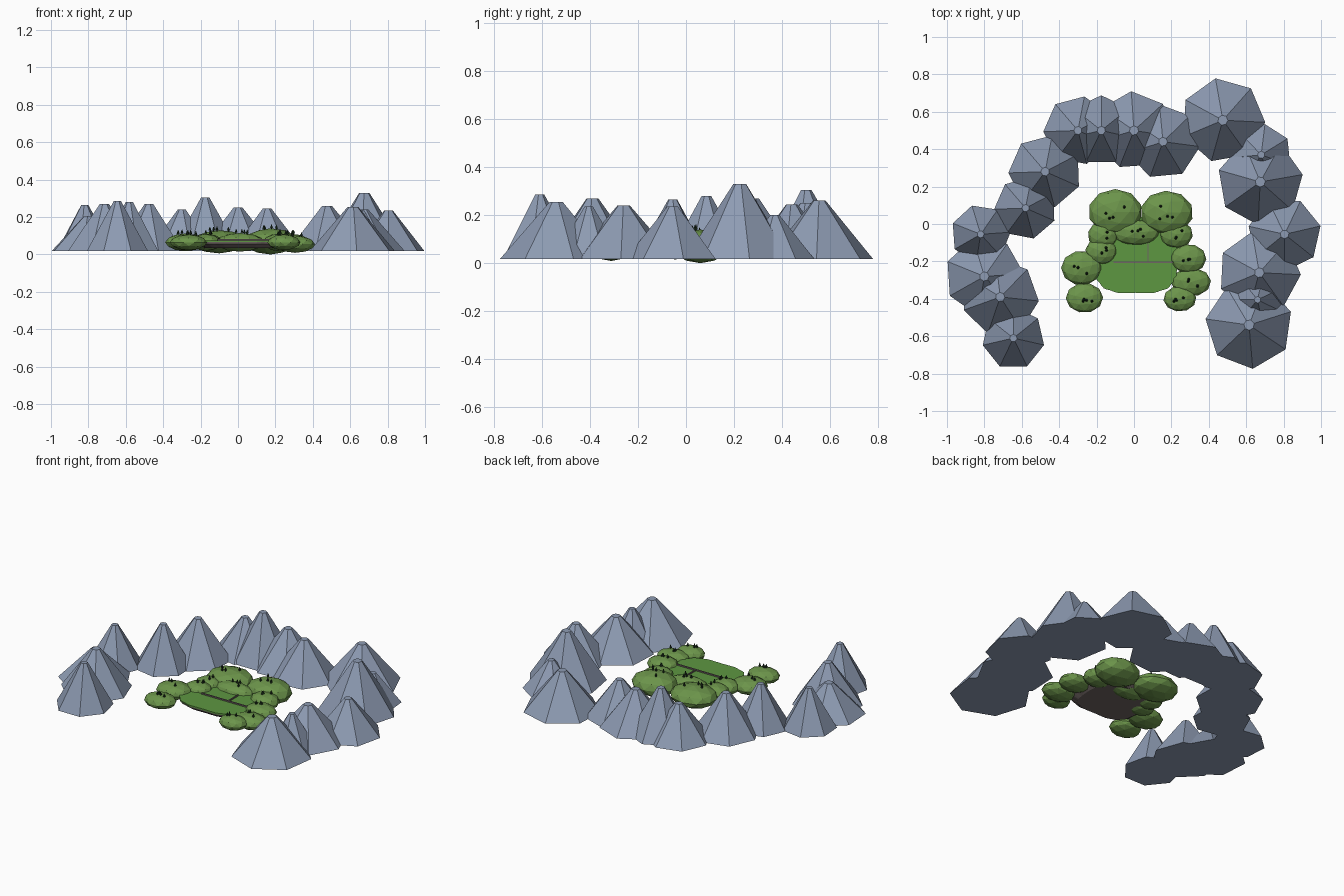
import bpy, bmesh, random
from math import sin, cos, pi, radians, copysign
from mathutils import Matrix

if "Cube" in bpy.data.objects:
    bpy.data.objects.remove(bpy.data.objects["Cube"])

random.seed(4)

def mat(name, c):
    m = bpy.data.materials.new(name)
    m.diffuse_color = (*c, 1)
    m.use_nodes = True
    m.node_tree.nodes["Principled BSDF"].inputs["Base Color"].default_value = m.diffuse_color
    return m

STONE = mat("blue_stone", (0.27, 0.33, 0.45))
GRASS = mat("grass", (0.11, 0.31, 0.053))
LEAF = mat("foliage", (0.15, 0.30, 0.07))
PINE = mat("dark_pine", (0.012, 0.03, 0.012))
ROCK = mat("brown_rock", (0.16, 0.13, 0.125))

def finish(name, bm, m):
    bmesh.ops.recalc_face_normals(bm, faces=bm.faces)
    me = bpy.data.meshes.new(name)
    bm.to_mesh(me)
    bm.free()
    me.materials.append(m)
    ob = bpy.data.objects.new(name, me)
    bpy.context.collection.objects.link(ob)
    return ob

def cone(bm, x, y, z0, z1, r0, r1, sides, turn=0):
    """Upright cone or frustum between two heights."""
    def ring(r, z):
        return [bm.verts.new((x + r * cos(turn + 2 * pi * i / sides),
                              y + r * sin(turn + 2 * pi * i / sides), z)) for i in range(sides)]
    a, b = ring(r0, z0), ring(r1, z1)
    bm.faces.new(a[::-1])
    bm.faces.new(b)
    for i in range(sides):
        j = (i + 1) % sides
        bm.faces.new((a[i], a[j], b[j], b[i]))

# Mountain ring: x, y, radius, peak height, turn in degrees
mountains = [
    (-.645, -.61, .168, .285, 193), (-.715, -.39, .207, .27, -6),
    (-.80, -.28, .212, .205, 158), (-.82, -.055, .16, .265, 4),
    (-.58, .085, .168, .28, 182), (-.475, .28, .197, .27, 182),
    (-.30, .50, .185, .24, 182), (-.175, .50, .188, .305, 90),
    (0, .50, .21, .25, 94), (.155, .44, .20, .245, 44),
    (.475, .555, .227, .26, 100), (.68, .37, .165, .20, 83),
    (.675, .225, .23, .33, 267), (.805, -.055, .197, .235, 13),
    (.67, -.26, .222, .24, 100), (.66, -.405, .15, .235, -26),
    (.615, -.54, .235, .255, 172)]
for i, (x, y, r, h, t) in enumerate(mountains):
    bm = bmesh.new()
    cone(bm, x, y, .018, h, r, r * .12, 7, radians(t))
    finish(f"mountain_{i + 1}", bm, STONE)

# Clearing: rounded-rectangle outline with a rippled edge
def outline(scale, z, n=56):
    pts = []
    for i in range(n):
        a = 2 * pi * i / n
        c, s = cos(a), sin(a)
        k = scale * (1 + .012 * cos(a * 14))
        pts.append((.01 + .225 * k * copysign(abs(c) ** .6, c),
                    -.165 + .205 * k * copysign(abs(s) ** .6, s), z))
    return pts

def loft(name, layers, m):
    bm = bmesh.new()
    rings = [[bm.verts.new(p) for p in outline(*l)] for l in layers]
    bm.faces.new(rings[0][::-1])
    bm.faces.new(rings[-1])
    for a, b in zip(rings, rings[1:]):
        for i in range(len(a)):
            j = (i + 1) % len(a)
            bm.faces.new((a[i], a[j], b[j], b[i]))
    return finish(name, bm, m)

loft("clearing_rock", [(.84, .035), (.97, .055), (.98, .066)], ROCK)
loft("clearing_grass", [(1, .066), (1, .074)], GRASS)

# Low stone walls across the clearing
bm = bmesh.new()
for x, y, sx, sy in ((.06, -.205, .34, .008), (.075, -.155, .007, .10)):
    bmesh.ops.create_cube(bm, size=1, matrix=Matrix.Translation((x, y, .076)) @ Matrix.Diagonal((sx, sy, .012, 1)))
finish("low_walls", bm, ROCK)

# Wooded hillocks: x, y, z, radii, number of pines
hills = [
    (-.10, .065, .068, .145, .122, .062, 4), (.175, .06, .07, .142, .118, .07, 4),
    (-.165, -.06, .065, .082, .075, .045, 2), (.01, -.045, .065, .13, .07, .05, 4),
    (.225, -.055, .065, .09, .075, .048, 3), (-.175, -.145, .065, .085, .073, .045, 3),
    (.29, -.185, .065, .097, .078, .045, 3), (-.28, -.235, .065, .11, .092, .047, 3),
    (-.265, -.395, .065, .10, .08, .042, 4), (.305, -.31, .055, .107, .077, .046, 3),
    (.245, -.40, .065, .088, .068, .042, 4)]
for i, (x, y, z, rx, ry, rz, n) in enumerate(hills):
    bm = bmesh.new()
    bmesh.ops.create_icosphere(bm, subdivisions=2, radius=1,
                               matrix=Matrix.Translation((x, y, z)) @ Matrix.Diagonal((rx, ry, rz, 1))
                               @ Matrix.Rotation(i * 1.3, 4, 'Z'))
    finish(f"hillock_{i + 1}", bm, LEAF)
    # Tiny pines on the crown
    bm = bmesh.new()
    for _ in range(n):
        u, v = random.uniform(-.4, .4), random.uniform(-.35, .35)
        top = z + rz * (1 - u * u - v * v) ** .5
        px, py = x + u * rx, y + v * ry
        cone(bm, px, py, top - .006, top + .006, .003, .003, 5)
        cone(bm, px, py, top + .002, top + .022, .008, .001, 6)
    finish(f"pines_{i + 1}", bm, PINE)

# Seat the lowest point on z = 0
bpy.context.view_layer.update()
low = min((o.matrix_world @ v.co).z for o in bpy.data.objects for v in o.data.vertices)
for o in bpy.data.objects:
    o.location.z -= low
